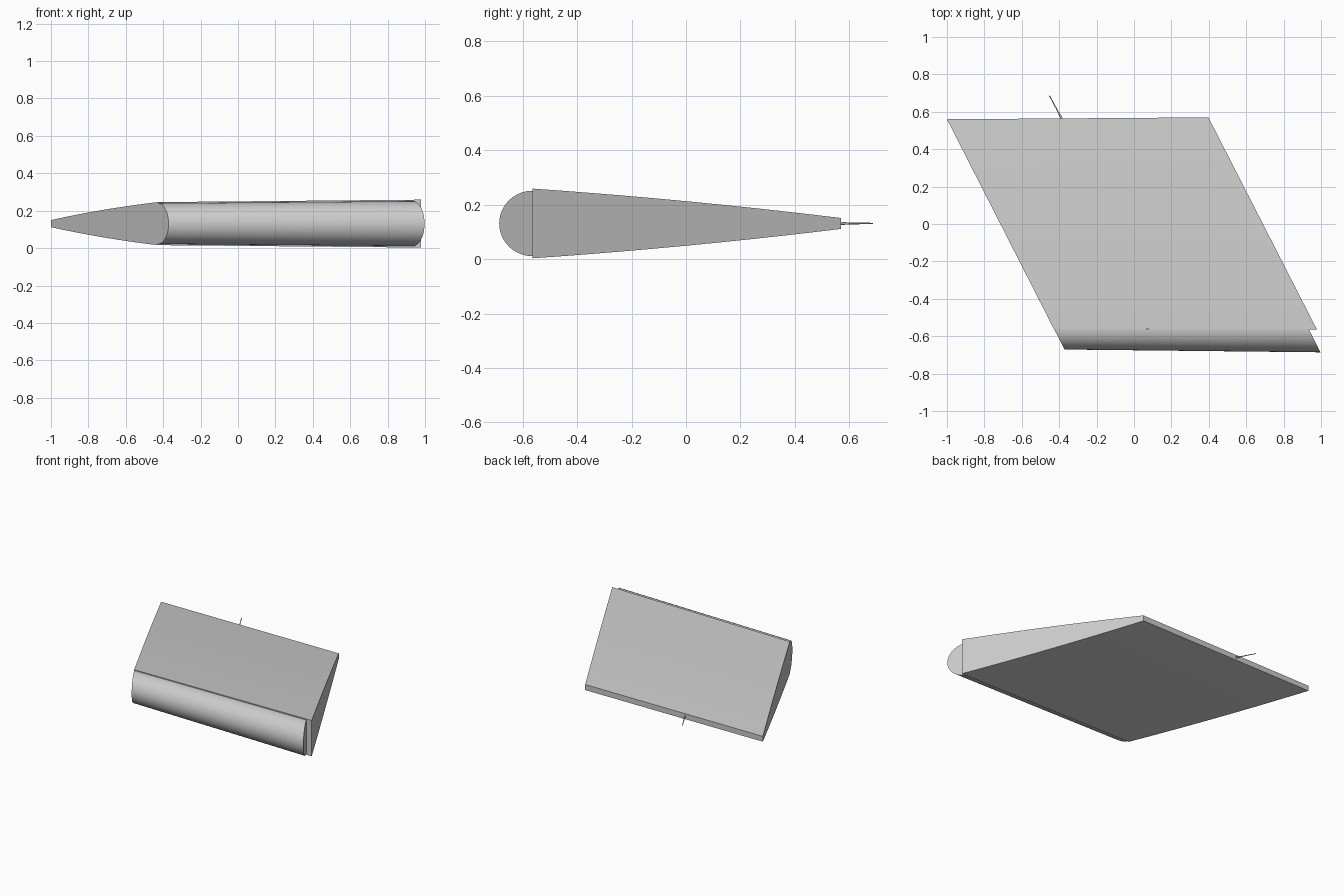
import bpy, bmesh, math
from mathutils import Vector

if "Cube" in bpy.data.objects:
    bpy.data.objects.remove(bpy.data.objects["Cube"])

ZC = 0.131      # height of the chord plane
SWEEP = 0.51    # sideways shift per unit of chord


def loft(name, left, right):
    """Closed solid between two matching end profiles."""
    bm = bmesh.new()
    a = [bm.verts.new(p) for p in left]
    b = [bm.verts.new(p) for p in right]
    n = len(a)
    for i in range(n):
        j = (i + 1) % n
        bm.faces.new((a[i], a[j], b[j], b[i]))
    bm.faces.new(a[::-1])
    bm.faces.new(b)
    bmesh.ops.recalc_face_normals(bm, faces=bm.faces)
    me = bpy.data.meshes.new(name)
    bm.to_mesh(me)
    bm.free()
    ob = bpy.data.objects.new(name, me)
    bpy.context.collection.objects.link(ob)
    smooth(ob)
    return ob


def smooth(ob):
    bpy.ops.object.select_all(action='DESELECT')
    ob.select_set(True)
    bpy.context.view_layer.objects.active = ob
    bpy.ops.object.shade_smooth_by_angle(angle=math.radians(30))


def panel_profile(x_back, x_front, y_front, y_back, h_front, h_back, n=10):
    """Slightly bulged wedge, thick at the front."""
    top, bottom = [], []
    for i in range(n + 1):
        t = i / n
        x = x_front + (x_back - x_front) * t
        y = y_front + (y_back - y_front) * t
        h = h_front + (h_back - h_front) * t + 0.03 * t * (1 - t)
        top.append((x, y, ZC + h))
        bottom.append((x, y, ZC - h))
    return top + bottom[::-1]


def nose_profile(x, y, depth, h, n=32):
    """Half ellipse bulging forward, cut along the sweep line."""
    pts = []
    for i in range(n + 1):
        a = math.pi * (i / n - 0.5)
        d = depth * math.cos(a)
        pts.append((x + SWEEP * d, y - d, ZC + h * math.sin(a)))
    return pts


def rod(name, p, q, r1, r2):
    """Tapered rod between two points."""
    p, q = Vector(p), Vector(q)
    bpy.ops.mesh.primitive_cone_add(vertices=12, radius1=r1, radius2=r2,
                                    depth=(q - p).length, location=(p + q) / 2)
    ob = bpy.context.object
    ob.name = name
    ob.rotation_euler = (q - p).to_track_quat('Z', 'Y').to_euler()
    smooth(ob)


# main tapered panel
loft("control_surface_panel",
     panel_profile(-1.0, -0.428, -0.562, 0.56, 0.115, 0.019),
     panel_profile(0.398, 0.978, -0.564, 0.57, 0.128, 0.02))

# rounded leading edge
loft("leading_edge_nose",
     nose_profile(-0.427, -0.562, 0.109, 0.109),
     nose_profile(0.935, -0.564, 0.122, 0.12))

# trailing discharge wick and its base
rod("wick_base", (-0.385, 0.56, ZC), (-0.403, 0.595, ZC), 0.006, 0.004)
rod("wick_rod", (-0.39, 0.57, ZC), (-0.452, 0.686, ZC), 0.0035, 0.0025)
